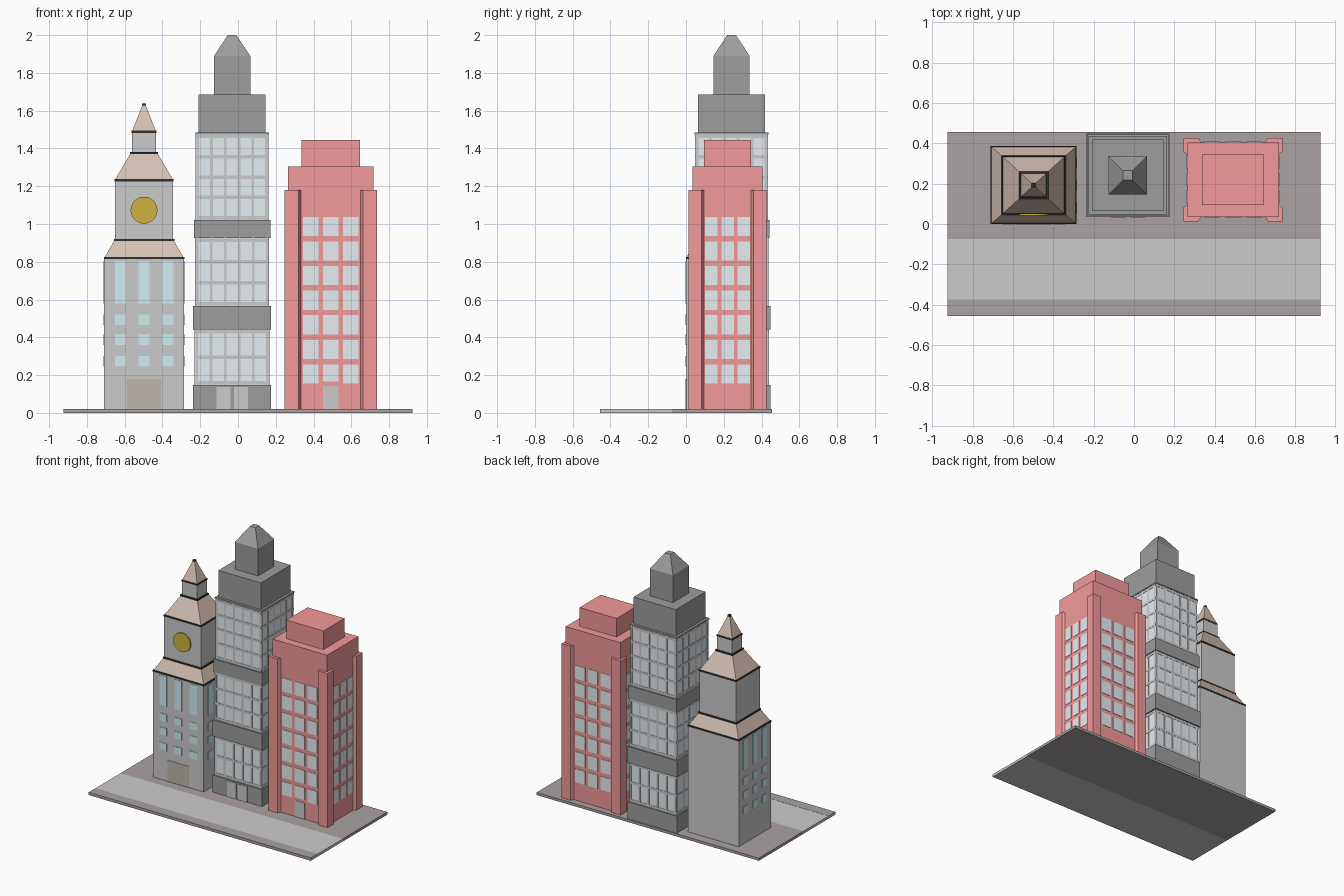
import bpy, bmesh, math
from mathutils import Matrix

if "Cube" in bpy.data.objects:
    bpy.data.objects.remove(bpy.data.objects["Cube"])

COLORS = {
    "red": (0.9, 0.32, 0.32), "dark": (0.34, 0.34, 0.34), "asphalt": (0.4, 0.36, 0.36),
    "copper": (0.67, 0.53, 0.45), "gold": (0.62, 0.45, 0.05), "teal": (0.64, 0.85, 0.9),
    "glass": (0.79, 0.86, 0.9), "wood": (0.52, 0.47, 0.42), "black": (0.03, 0.03, 0.03),
}
mats = {}
for key, c in COLORS.items():
    mats[key] = bpy.data.materials.new(key)
    mats[key].diffuse_color = (*c, 1)


def finish(name, bm, color):
    bmesh.ops.recalc_face_normals(bm, faces=bm.faces[:])
    me = bpy.data.meshes.new(name)
    bm.to_mesh(me)
    bm.free()
    if color:
        me.materials.append(mats[color])
    ob = bpy.data.objects.new(name, me)
    bpy.context.collection.objects.link(ob)
    return ob


def add_box(bm, x0, x1, y0, y1, z0, z1):
    m = Matrix.Translation(((x0 + x1) / 2, (y0 + y1) / 2, (z0 + z1) / 2))
    bmesh.ops.create_cube(bm, size=1, matrix=m @ Matrix.Diagonal((x1 - x0, y1 - y0, z1 - z0, 1)))


def boxes(name, items, color=None):
    bm = bmesh.new()
    for b in items:
        add_box(bm, *b)
    return finish(name, bm, color)


def block(name, c, h, z0, z1, color=None, top=None):
    """Box centred on c with half sizes h; top gives half sizes of a tapered top."""
    bm = bmesh.new()
    add_box(bm, -h[0], h[0], -h[1], h[1], z0, z1)
    for v in bm.verts:
        if top and v.co.z > (z0 + z1) / 2:
            v.co.x *= top[0] / h[0]
            v.co.y *= top[1] / h[1]
        v.co.x += c[0]
        v.co.y += c[1]
    return finish(name, bm, color)


def on_wall(side, c, h, u0, u1, z0, z1, t=0.003):
    """Thin panel on one wall; u runs along the wall from its centre."""
    if side in "FB":
        y = c[1] + (h[1] if side == "B" else -h[1])
        return (c[0] + u0, c[0] + u1, y - t, y + t, z0, z1)
    x = c[0] + (h[0] if side == "R" else -h[0])
    return (x - t, x + t, c[1] + u0, c[1] + u1, z0, z1)


# Ground
boxes("street_slab", [(-0.925, 0.925, -0.075, 0.455, 0, 0.02)], "asphalt")
boxes("pavement", [(-0.925, 0.925, -0.454, -0.075, 0, 0.02)])
boxes("kerb", [(-0.925, 0.925, -0.455, -0.375, 0.0185, 0.021),
               (-0.925, 0.925, -0.455, -0.452, 0, 0.021)], "asphalt")

# Clock tower
C = (-0.4975, 0.1925)
H = (0.211, 0.191)
block("clock_tower_body", C, H, 0.02, 0.82)
block("clock_tower_middle", C, (0.153, 0.141), 0.91, 1.23)
block("clock_tower_lantern", C, (0.063, 0.058), 1.37, 1.487)
block("lower_roof", C, (0.211, 0.191), 0.82, 0.915, "copper", (0.156, 0.144))
block("upper_roof", C, (0.153, 0.141), 1.235, 1.375, "copper", (0.071, 0.066))
block("spire", C, (0.063, 0.058), 1.49, 1.63, "copper", (0.009, 0.009))
for i, (hx, hy, z) in enumerate([(0.213, 0.193, 0.82), (0.16, 0.148, 0.915), (0.156, 0.144, 1.232),
                                 (0.073, 0.068, 1.376), (0.065, 0.06, 1.488), (0.01, 0.01, 1.633)]):
    block(f"black_trim_{i}", C, (hx, hy), z - 0.006, z + 0.006, "black")
panes = []
for side in "FLR":
    k = 1 if side == "F" else 0.9
    for i in (-1, 0, 1):
        for z0, z1 in ((0.58, 0.805), (0.465, 0.52), (0.36, 0.415), (0.245, 0.3)):
            panes.append(on_wall(side, C, H, k * (i * 0.125 - 0.03), k * (i * 0.125 + 0.03), z0, z1))
boxes("clock_tower_windows", panes, "teal")
boxes("clock_tower_door", [on_wall("F", C, H, -0.09, 0.09, 0.02, 0.18)], "wood")
bm = bmesh.new()
bmesh.ops.create_cone(bm, cap_ends=True, segments=32, radius1=0.071, radius2=0.071, depth=0.02,
                      matrix=Matrix.Translation((C[0], C[1] - 0.141, 1.073)) @ Matrix.Rotation(math.pi / 2, 4, "X"))
finish("clock_face", bm, "gold")

# Central skyscraper
C = (-0.031, 0.241)
for i, (h, z0, z1) in enumerate([(0.206, 0.02, 0.148), (0.207, 0.442, 0.565),
                                 (0.202, 0.925, 1.022), (0.195, 1.475, 1.485), (0.177, 1.485, 1.685)]):
    block(f"skyscraper_band_{i}", C, (h, h), z0, z1, "dark")
block("skyscraper_crown", C, (0.096, 0.096), 1.685, 1.89, "dark")
block("skyscraper_peak", C, (0.096, 0.096), 1.89, 2.0, "dark", (0.023, 0.023))
bars = []
for i, (h, z0, z1, rows) in enumerate([(0.196, 0.148, 0.442, 2), (0.194, 0.565, 0.925, 3),
                                       (0.191, 1.022, 1.475, 4)]):
    block(f"skyscraper_glass_{i}", C, (h, h), z0, z1, "glass")
    for side in "FBLR":
        for k in range(6):
            u = (k / 5 * 2 - 1) * (h - 0.009)
            bars.append(on_wall(side, C, (h, h), u - 0.007, u + 0.007, z0, z1, 0.002))
        for k in range(rows + 1):
            z = z0 + 0.012 + (z1 - z0 - 0.024) * k / rows
            bars.append(on_wall(side, C, (h, h), -h, h, z - 0.009, z + 0.009, 0.002))
boxes("skyscraper_mullions", bars)
boxes("skyscraper_doors", [on_wall("F", C, (0.206, 0.206), u, u + 0.075, 0.02, 0.138)
                           for u in (-0.083, 0.01)])

# Red building
C = (0.491, 0.22)
H = (0.227, 0.185)
block("red_body", C, H, 0.02, 1.305, "red")
block("red_rooftop", C, (0.154, 0.125), 1.305, 1.445, "red")
panes = []
for side, pitch, w in (("F", 0.1055, 0.041), ("B", 0.1055, 0.041), ("L", 0.086, 0.033), ("R", 0.086, 0.033)):
    for i in (-1, 0, 1):
        for r in range(7):
            if side == "F" and i == 0 and r == 0:
                z0, z1 = 0.165, 0.257
            else:
                z0, z1 = 0.156 + r * 0.13, 0.257 + r * 0.13
            panes.append(on_wall(side, C, H, i * pitch - w, i * pitch + w, z0, z1))
boxes("red_windows", panes, "glass")
boxes("red_door", [on_wall("F", C, H, -0.041, 0.041, 0.02, 0.142)])

# Corner pillars with slanted inner edges
corner = [(0.246, 0.207), (0.171, 0.207), (0.156, 0.18), (0.2, 0.16),
          (0.222, 0.122), (0.246, 0.138)]
for sx in (-1, 1):
    for sy in (-1, 1):
        bm = bmesh.new()
        vs = [bm.verts.new((C[0] + sx * x, C[1] + sy * y, 0.02)) for x, y in corner]
        f = bm.faces.new(vs)
        ext = bmesh.ops.extrude_face_region(bm, geom=[f])["geom"]
        bmesh.ops.translate(bm, vec=(0, 0, 1.16),
                            verts=[v for v in ext if isinstance(v, bmesh.types.BMVert)])
        finish(f"red_pillar_{'left' if sx < 0 else 'right'}_{'front' if sy < 0 else 'back'}", bm, "red")

for m in bpy.data.materials:
    if m.users and not m.is_grease_pencil:
        m.use_nodes = True
        m.node_tree.nodes["Principled BSDF"].inputs["Base Color"].default_value = m.diffuse_color
